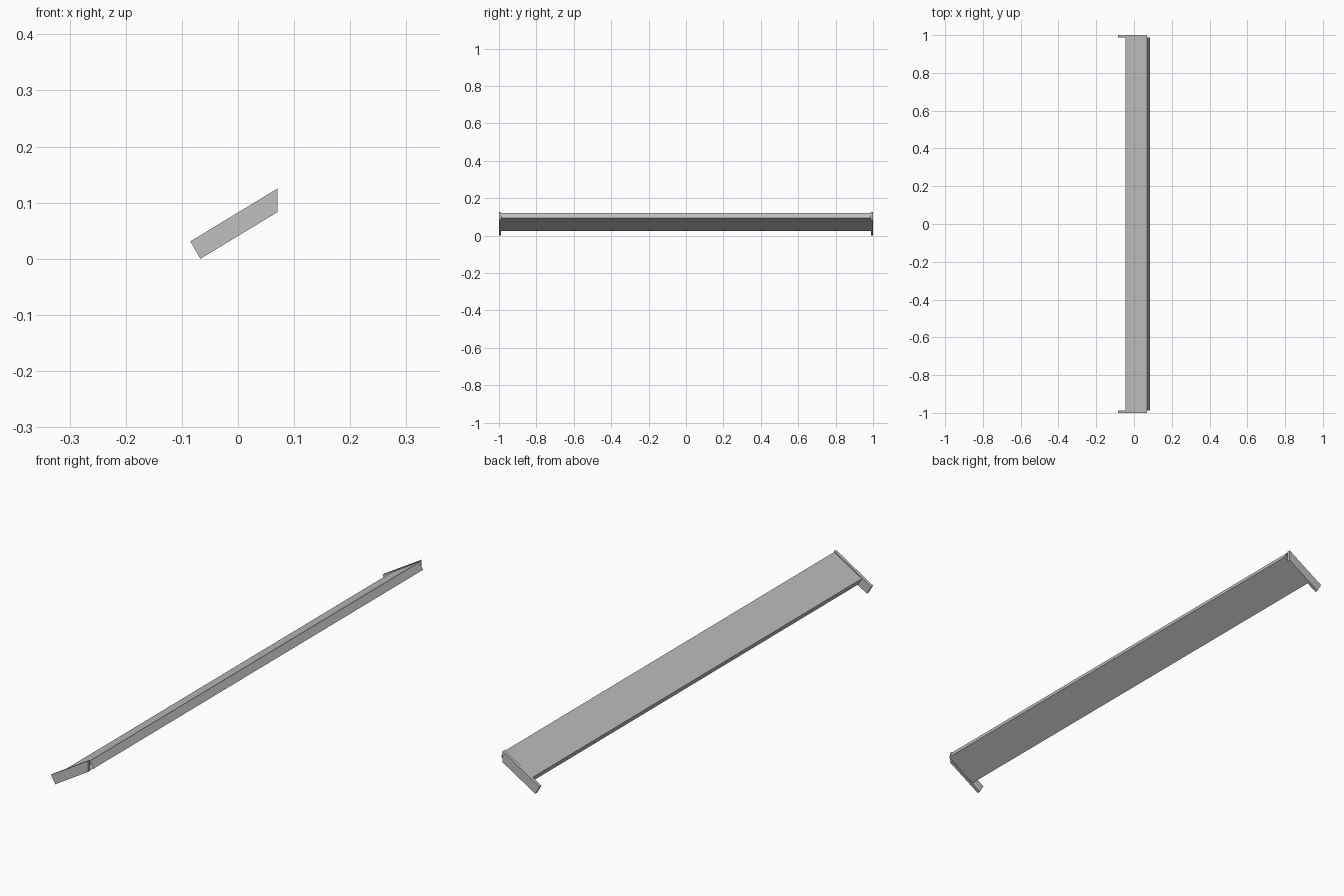
import bpy
import bmesh

cube = bpy.data.objects.get("Cube")
if cube:
    bpy.data.objects.remove(cube, do_unlink=True)

# One plain grey for the whole shelf
GREY = (0.53, 0.53, 0.53, 1.0)
grey = bpy.data.materials.new("plain grey")
grey.diffuse_color = GREY
grey.use_nodes = True
grey.node_tree.nodes["Principled BSDF"].inputs["Base Color"].default_value = GREY


def extrude_profile(name, profile, y0, y1, capped):
    """Sweep an (x, z) profile along y, with open or closed ends."""
    bm = bmesh.new()
    front = [bm.verts.new((x, y0, z)) for x, z in profile]
    back = [bm.verts.new((x, y1, z)) for x, z in profile]
    n = len(profile)
    for i in range(n):
        j = (i + 1) % n
        bm.faces.new((front[i], back[i], back[j], front[j]))
    if capped:
        bm.faces.new(front)
        bm.faces.new(back[::-1])
    bmesh.ops.recalc_face_normals(bm, faces=bm.faces[:])
    mesh = bpy.data.meshes.new(name)
    bm.to_mesh(mesh)
    bm.free()
    mesh.materials.append(grey)
    obj = bpy.data.objects.new(name, mesh)
    bpy.context.collection.objects.link(obj)
    return obj


HALF = 1.0
PLATE = 0.012

# Tilted board: a hollow sleeve, open where the end plates close it
board = [(-0.031, 0.025), (0.085, 0.095), (0.07, 0.121), (-0.046, 0.051)]
extrude_profile("tilted_board", board, PLATE - HALF, HALF - PLATE, False)

# End plates: square at the low end, cut upright at the high end
plate = [(-0.067, 0.0), (0.07, 0.083), (0.07, 0.125), (-0.085, 0.031)]
extrude_profile("front_end_plate", plate, -HALF, PLATE - HALF, True)
extrude_profile("back_end_plate", plate, HALF - PLATE, HALF, True)
